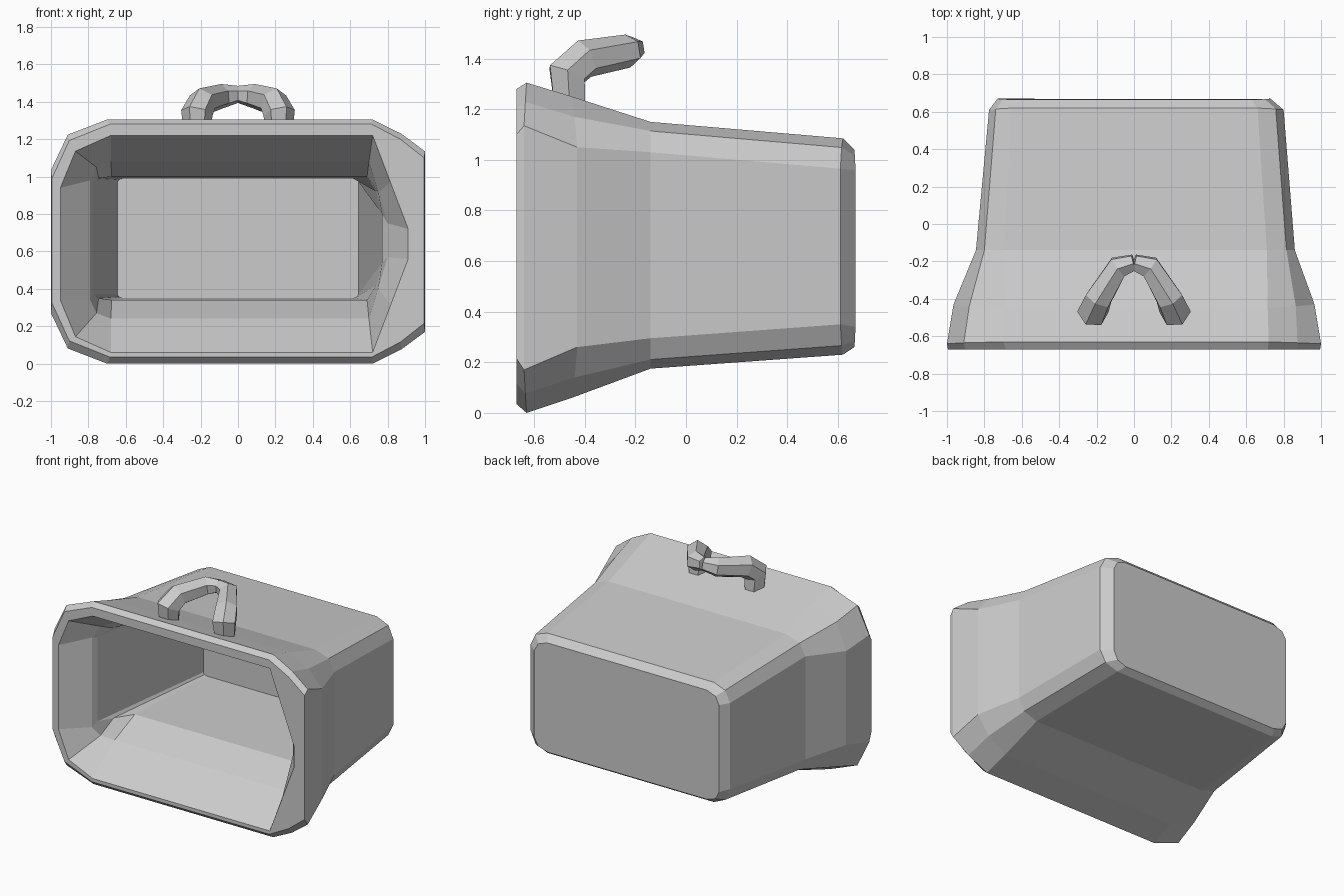
import bpy, bmesh
from mathutils import Vector

if "Cube" in bpy.data.objects:
    bpy.data.objects.remove(bpy.data.objects["Cube"])


def ring(ys, yt, hx, z0, z1, cx, cz, right=None):
    """Rounded-rectangle cross-section: ys is the depth of the sides, yt of top and bottom.
    right optionally gives (half width, corner x, corner z, bulge) for the +x side."""
    pts = []
    ym = (ys + yt) / 2
    quads = ((1, 1), (-1, 1), (-1, -1), (1, -1))
    for i, (sx, sz) in enumerate(quads):
        h, a, b, f = right if right and sx > 0 else (hx, cx, cz, 0.3)
        edge = z1 if sz > 0 else z0
        corner = [
            (sx * h, ys, edge - sz * b),
            (sx * (h - f * a), ym, edge - sz * f * b),
            (sx * (h - a), yt, edge),
        ]
        pts += corner if i % 2 == 0 else corner[::-1]
    return pts


def loft(name, rings):
    """Skin consecutive rings with flat faces and cap both ends."""
    bm = bmesh.new()
    loops = [[bm.verts.new(p) for p in r] for r in rings]
    n = len(loops[0])
    for a, b in zip(loops, loops[1:]):
        for i in range(n):
            j = (i + 1) % n
            bm.faces.new((a[i], a[j], b[j], b[i]))
    bm.faces.new(loops[0])
    bm.faces.new(loops[-1])
    bmesh.ops.recalc_face_normals(bm, faces=bm.faces)
    me = bpy.data.meshes.new(name)
    bm.to_mesh(me)
    bm.free()
    ob = bpy.data.objects.new(name, me)
    bpy.context.collection.objects.link(ob)
    return ob


# Body: outside from back to flared mouth, then folded inward to the inner back wall.
# The right post of the mouth is broader at its corners than the left one.
loft("open_box_body", [
    ring(0.67, 0.665, 0.73, 0.26, 1.04, 0.10, 0.08),
    ring(0.61, 0.62, 0.775, 0.23, 1.085, 0.12, 0.12, (0.80, 0.14, 0.12, 0.3)),
    ring(-0.14, -0.14, 0.845, 0.175, 1.15, 0.15, 0.12, (0.86, 0.15, 0.12, 0.3)),
    ring(-0.43, -0.45, 0.965, 0.06, 1.25, 0.28, 0.26, (0.965, 0.25, 0.2, 0.4)),
    ring(-0.64, -0.63, 1.00, 0.0, 1.305, 0.30, 0.27, (1.0, 0.28, 0.17, 0.45)),
    ring(-0.67, -0.67, 0.995, 0.035, 1.28, 0.31, 0.29, (0.995, 0.28, 0.18, 0.45)),
    ring(-0.67, -0.67, 0.95, 0.06, 1.22, 0.27, 0.28, (0.91, 0.19, 0.50, 0.5)),
    ring(-0.52, -0.42, 0.79, 0.24, 1.08, 0.11, 0.10, (0.80, 0.10, 0.33, 0.5)),
    ring(-0.48, -0.20, 0.775, 0.34, 1.00, 0.10, 0.03, (0.77, 0.08, 0.2, 0.4)),
    ring(0.53, 0.53, 0.645, 0.35, 0.99, 0.03, 0.02),
])


# Handle: two thick, bent six-sided arms meeting at a raised point
def arm(side):
    path = [
        ((0.22, -0.46, 1.22), 0.070),
        ((0.22, -0.47, 1.34), 0.085),
        ((0.19, -0.40, 1.40), 0.078),
        ((0.085, -0.23, 1.43), 0.066),
        ((0.0, -0.205, 1.44), 0.046),
    ]
    pts = [Vector((p[0] * side, p[1], p[2])) for p, _ in path]
    cu = bpy.data.curves.new("handle_arm", 'CURVE')
    cu.dimensions = '3D'
    cu.bevel_depth = 1.0
    cu.bevel_resolution = 1
    cu.use_fill_caps = True
    sp = cu.splines.new('POLY')
    sp.points.add(len(pts) - 1)
    for q, p, (_, r) in zip(sp.points, pts, path):
        q.co = (*p, 1)
        q.radius = r
    sp.use_smooth = False
    ob = bpy.data.objects.new("handle_arm_" + ("right" if side > 0 else "left"), cu)
    bpy.context.collection.objects.link(ob)


for s in (1, -1):
    arm(s)
